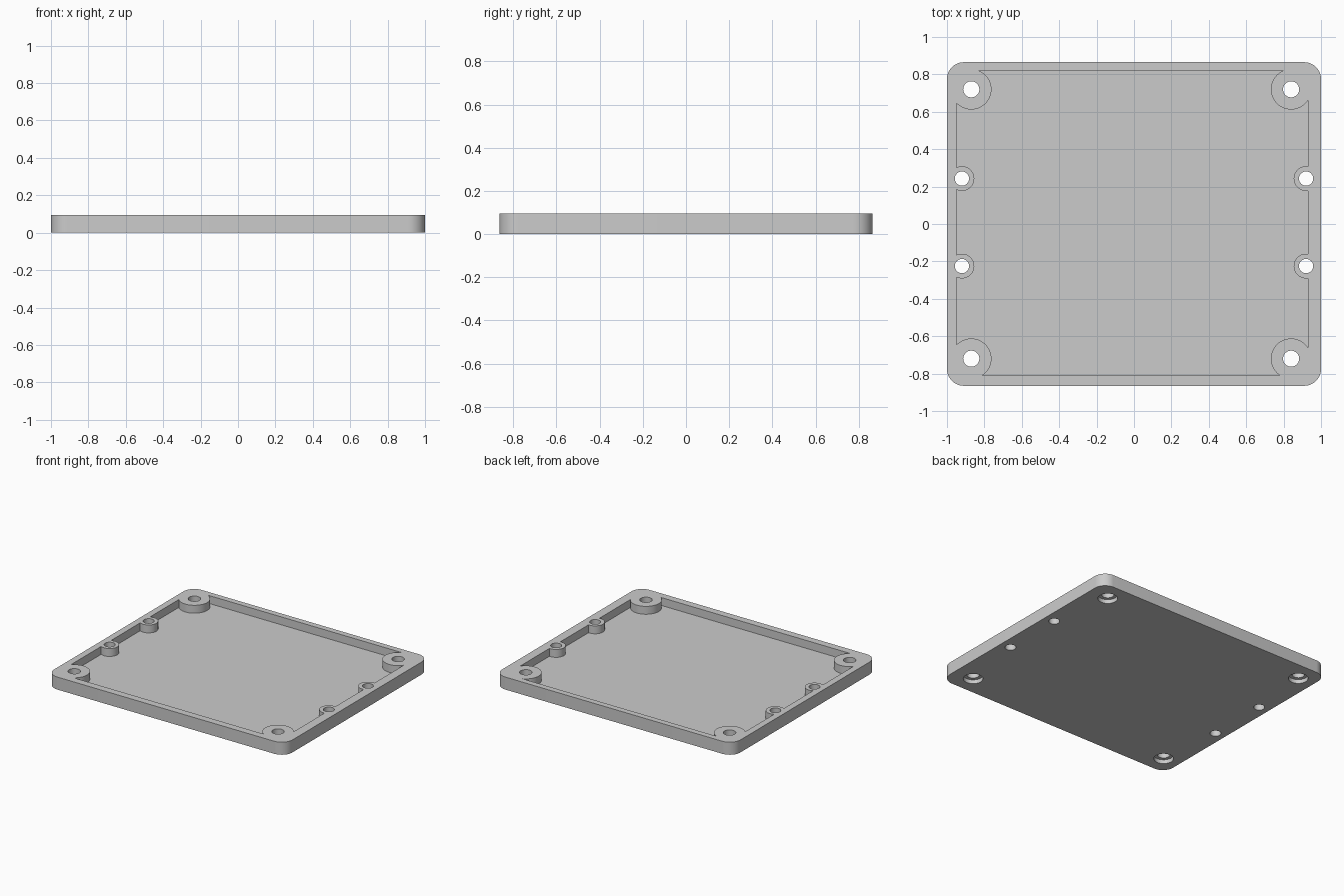
import bpy, bmesh, math

cube = bpy.data.objects.get("Cube")
if cube:
    bpy.data.objects.remove(cube, do_unlink=True)

HALF_X, HALF_Y, HEIGHT, FLOOR = 1.0, 0.865, 0.095, 0.035
CORNER_R = 0.09
CAVITY = (-0.95, 0.93, -0.81, 0.82)          # x min, x max, y min, y max
CORNER_POSTS = [(x, y) for x in (-0.87, 0.84) for y in (-0.72, 0.72)]
SIDE_POSTS = [(x, y) for x in (-0.92, 0.92) for y in (-0.225, 0.243)]

grey = bpy.data.materials.new("light grey plastic")
grey.use_nodes = True
colour = (0.6, 0.6, 0.6, 1)
grey.diffuse_color = colour
grey.node_tree.nodes["Principled BSDF"].inputs["Base Color"].default_value = colour


def prism(name, outline, z0, z1):
    """Extrude a flat outline from z0 to z1."""
    bm = bmesh.new()
    face = bm.faces.new([bm.verts.new((x, y, z0)) for x, y in outline])
    top = bmesh.ops.extrude_face_region(bm, geom=[face])["geom"]
    for v in top:
        if isinstance(v, bmesh.types.BMVert):
            v.co.z = z1
    bmesh.ops.recalc_face_normals(bm, faces=bm.faces)
    mesh = bpy.data.meshes.new(name)
    bm.to_mesh(mesh)
    bm.free()
    mesh.materials.append(grey)
    ob = bpy.data.objects.new(name, mesh)
    bpy.context.collection.objects.link(ob)
    return ob


def arc(cx, cy, r, start, sweep, n):
    return [(cx + r * math.cos(start + sweep * i / n),
             cy + r * math.sin(start + sweep * i / n)) for i in range(n + 1)]


def cylinder(name, x, y, r, z0, z1):
    return prism(name, arc(x, y, r, 0, math.tau, 48)[:-1], z0, z1)


def box(name, x0, x1, y0, y1, z0, z1):
    return prism(name, [(x0, y0), (x1, y0), (x1, y1), (x0, y1)], z0, z1)


def cut(target, tool):
    """Subtract the tool from the target, then discard the tool."""
    mod = target.modifiers.new("cut", "BOOLEAN")
    mod.operation, mod.solver, mod.object = "DIFFERENCE", "EXACT", tool
    deps = bpy.context.evaluated_depsgraph_get()
    deps.update()
    mesh = bpy.data.meshes.new_from_object(target.evaluated_get(deps))
    target.modifiers.clear()
    target.data = mesh
    bpy.data.objects.remove(tool, do_unlink=True)


# Rounded rectangular tray body
ix, iy = HALF_X - CORNER_R, HALF_Y - CORNER_R
outline = []
for i, (sx, sy) in enumerate([(1, 1), (-1, 1), (-1, -1), (1, -1)]):
    outline += arc(sx * ix, sy * iy, CORNER_R, i * math.pi / 2, math.pi / 2, 12)
tray = prism("cover_tray", outline, 0, HEIGHT)

# Recess, with material left standing for the screw posts
recess = box("recess_cutter", *CAVITY, FLOOR, 0.2)
for x, y in CORNER_POSTS:
    cut(recess, cylinder("corner_post", x, y, 0.108, -0.1, 0.3))
    xs, ys = sorted((x, math.copysign(1.1, x))), sorted((y, math.copysign(1.1, y)))
    cut(recess, box("corner_fill", *xs, *ys, -0.11, 0.31))
for x, y in SIDE_POSTS:
    cut(recess, cylinder("side_post", x, y, 0.066, -0.1, 0.3))
cut(tray, recess)

# Corner screw holes, counterbored from below
for x, y in CORNER_POSTS:
    cut(tray, cylinder("screw_hole", x, y, 0.043, -0.1, 0.3))
    cut(tray, cylinder("counterbore", x, y, 0.068, -0.1, 0.03))

# Side screw holes
for x, y in SIDE_POSTS:
    cut(tray, cylinder("side_hole", x, y, 0.038, -0.1, 0.3))

# Smooth the curved walls and keep the rims sharp
tray.data.materials.clear()
tray.data.materials.append(grey)
for poly in tray.data.polygons:
    poly.material_index = 0
bpy.ops.object.select_all(action="DESELECT")
tray.select_set(True)
bpy.context.view_layer.objects.active = tray
bpy.ops.object.shade_smooth_by_angle(angle=math.radians(30))
